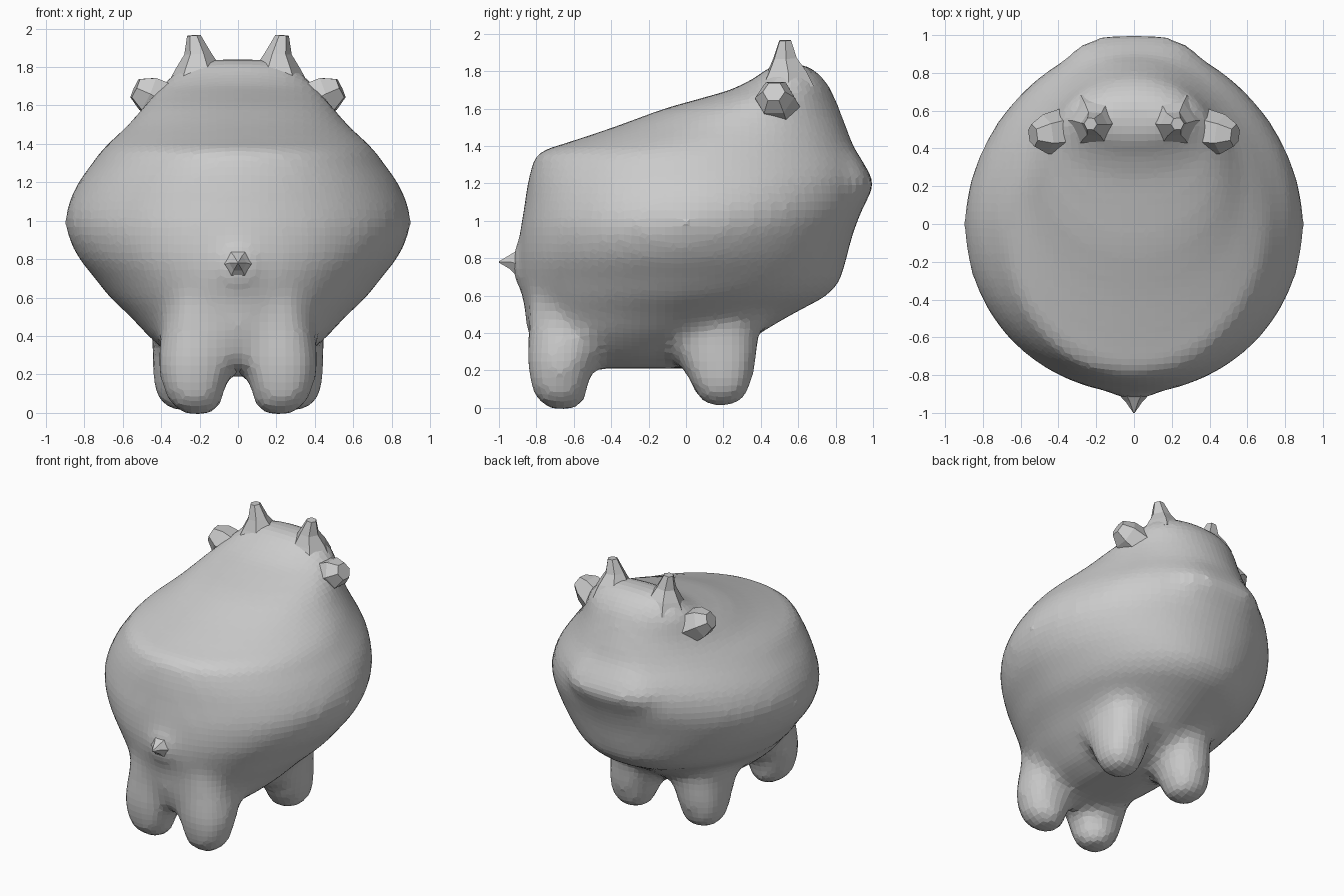
import bpy, bmesh, math
from mathutils import Vector, Matrix

if "Cube" in bpy.data.objects:
    bpy.data.objects.remove(bpy.data.objects["Cube"])


def loft(bm, rings, n=32, power=2.0, taper=0.0):
    """Stack horizontal superellipse rings (z, cx, cy, rx, ry), narrowed towards +y, capped."""
    rows = []
    for z, cx, cy, rx, ry in rings:
        row = []
        for i in range(n):
            a = 2 * math.pi * i / n
            c, s = math.cos(a), math.sin(a)
            w = rx * (1 - taper * max(0, s))
            row.append(bm.verts.new((cx + w * math.copysign(abs(c) ** (2 / power), c),
                                     cy + ry * math.copysign(abs(s) ** (2 / power), s), z)))
        rows.append(row)
    skin(bm, rows)


def spike(bm, path, n=6):
    """Faceted tube through (point, radius) pairs, aimed from first to last point."""
    rot = (Vector(path[-1][0]) - Vector(path[0][0])).to_track_quat('Z', 'Y')
    skin(bm, [[bm.verts.new(Vector(p) + rot @ Vector((r * math.cos(2 * math.pi * i / n),
               r * math.sin(2 * math.pi * i / n), 0))) for i in range(n)] for p, r in path])


def skin(bm, rows):
    n = len(rows[0])
    for lo, hi in zip(rows, rows[1:]):
        for i in range(n):
            j = (i + 1) % n
            bm.faces.new((lo[i], lo[j], hi[j], hi[i]))
    bm.faces.new(rows[0][::-1])
    bm.faces.new(rows[-1])


def finish(bm, name):
    bmesh.ops.recalc_face_normals(bm, faces=bm.faces)
    me = bpy.data.meshes.new(name)
    bm.to_mesh(me)
    bm.free()
    ob = bpy.data.objects.new(name, me)
    bpy.context.collection.objects.link(ob)
    return ob


# Body: height, back y, front y, half width
slices = [(.21, -.62, .06, .16), (.28, -.80, .22, .33), (.40, -.85, .40, .47),
          (.50, -.86, .57, .56), (.60, -.875, .76, .67), (.68, -.89, .83, .73),
          (.80, -.90, .86, .83), (.92, -.89, .89, .89), (1.0, -.88, .92, .905),
          (1.08, -.865, .95, .89), (1.2, -.85, .97, .835), (1.3, -.825, .95, .76),
          (1.37, -.80, .91, .71), (1.41, -.66, .89, .67), (1.5, -.39, .86, .57),
          (1.6, -.12, .82, .49), (1.7, .24, .78, .41), (1.77, .38, .73, .34),
          (1.84, .46, .65, .25)]
bm = bmesh.new()
loft(bm, [(z, 0, (b + f) / 2, w, (f - b) / 2) for z, b, f, w in slices], 48, 2.05, .07)

# Broad snout ridge
loft(bm, [(1.06, 0, .75, .28, .19), (1.15, 0, .76, .36, .23),
          (1.2, 0, .77, .38, .24), (1.26, 0, .76, .35, .22), (1.36, 0, .74, .28, .18)], 32, 2.8)

# Swelling below the tail
bmesh.ops.create_uvsphere(bm, u_segments=16, v_segments=10, radius=1,
                          matrix=Matrix.Translation((0, -.82, .77)) @ Matrix.Diagonal((.16, .12, .16, 1)))

# Legs, blended into the body by the remesh below
for s in (-1, 1):
    loft(bm, [(-.01, s * .21, -.66, .07, .07), (.04, s * .22, -.67, .135, .135),
              (.12, s * .23, -.68, .165, .155), (.25, s * .22, -.665, .20, .19),
              (.38, s * .21, -.62, .20, .23), (.6, s * .20, -.60, .17, .24)], 16, 2.2)
    loft(bm, [(.005, s * .27, .18, .07, .07), (.05, s * .28, .19, .125, .13),
              (.12, s * .285, .19, .16, .16), (.25, s * .27, .17, .18, .21),
              (.36, s * .25, .14, .20, .25), (.5, s * .25, .14, .20, .27)], 16, 2.2)
body = finish(bm, "body_with_legs")
m = body.modifiers.new("blend", 'REMESH')
m.mode = 'VOXEL'
m.voxel_size = .045
m = body.modifiers.new("soften", 'SMOOTH')
m.factor = .5
m.iterations = 9

# Horns and ears, mirrored left and right
horn_path = [((.21, .54, 1.72), .16), ((.21, .54, 1.80), .115),
             ((.21, .53, 1.87), .07), ((.23, .53, 1.965), .035)]
ear_path = [((.30, .50, 1.58), .10), ((.38, .49, 1.61), .12),
            ((.47, .475, 1.66), .105), ((.535, .47, 1.69), .06)]
for name, path in (("horn", horn_path), ("ear", ear_path)):
    for side, s in (("left", -1), ("right", 1)):
        bm = bmesh.new()
        spike(bm, [((s * p[0], p[1], p[2]), r) for p, r in path])
        finish(bm, name + "_" + side)

# Tail stub
bm = bmesh.new()
spike(bm, [((0, -.86, .78), .11), ((0, -.92, .775), .065), ((0, -.94, .78), .045), ((0, -1.0, .78), .004)])
finish(bm, "tail")
